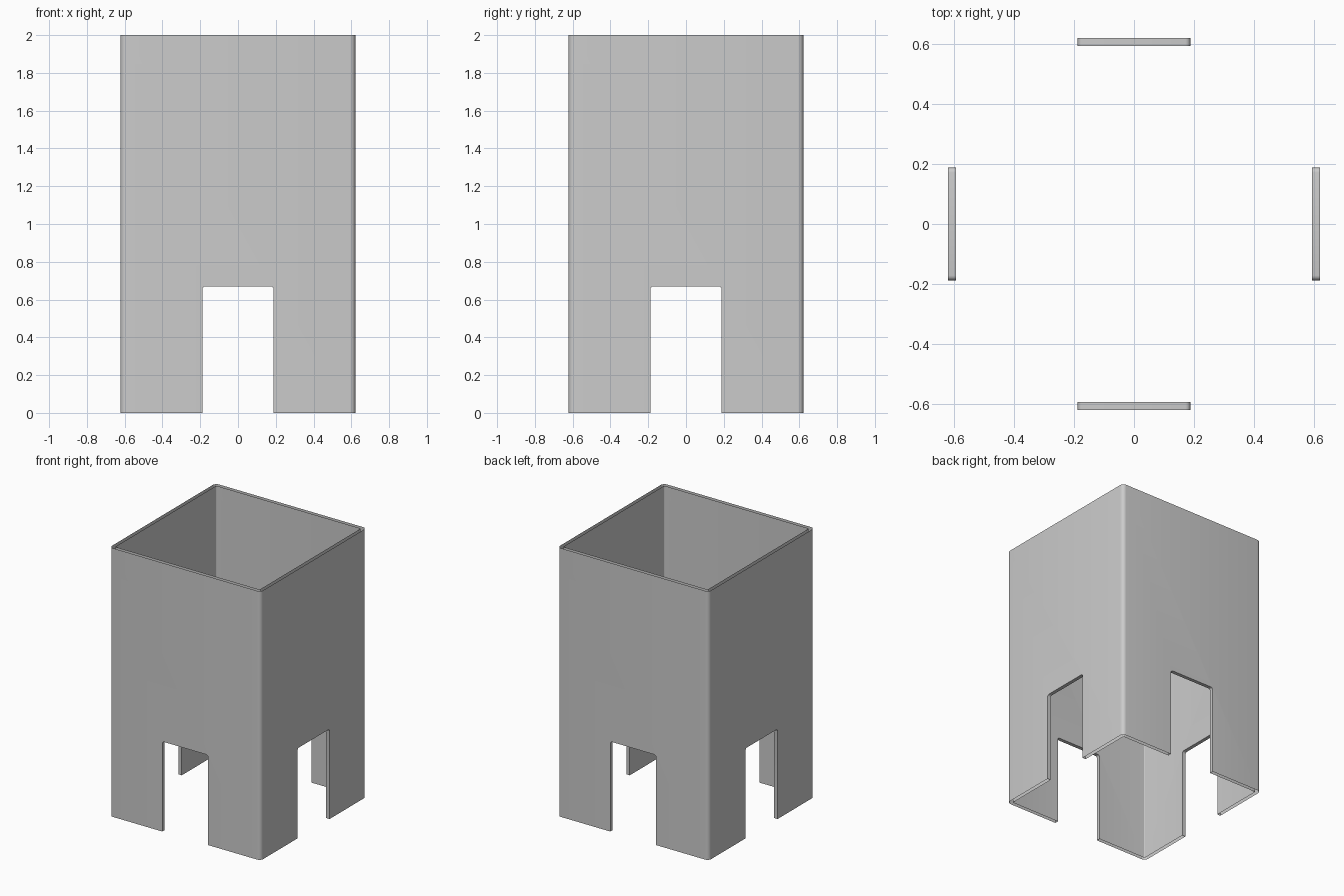
import bpy, bmesh, math

if "Cube" in bpy.data.objects:
    bpy.data.objects.remove(bpy.data.objects["Cube"], do_unlink=True)

HALF, WALL, HEIGHT = 0.622, 0.027, 2.0
NOTCH_HALF, NOTCH_TOP = 0.188, 0.67

grey = bpy.data.materials.new("plain_grey")
grey.use_nodes = True
colour = (0.6, 0.6, 0.6, 1)
grey.diffuse_color = colour
grey.node_tree.nodes["Principled BSDF"].inputs["Base Color"].default_value = colour


def rounded_square(half, radius, steps=6):
    """Outline points, counter-clockwise."""
    points = []
    for corner in range(4):
        middle = math.radians(45 + 90 * corner)
        cx = math.copysign(half - radius, math.cos(middle))
        cy = math.copysign(half - radius, math.sin(middle))
        for i in range(steps + 1):
            a = math.radians(90 * corner + 90 * i / steps)
            points.append((cx + radius * math.cos(a), cy + radius * math.sin(a)))
    return points


def make_object(name, bm):
    bmesh.ops.recalc_face_normals(bm, faces=bm.faces)
    mesh = bpy.data.meshes.new(name)
    bm.to_mesh(mesh)
    bm.free()
    mesh.materials.append(grey)
    obj = bpy.data.objects.new(name, mesh)
    bpy.context.collection.objects.link(obj)
    return obj


# Square sleeve: outer and inner walls joined by rims
bm = bmesh.new()
loops = []
for half, radius, z in ((HALF, 0.03, 0), (HALF, 0.03, HEIGHT),
                        (HALF - WALL, 0.006, HEIGHT), (HALF - WALL, 0.006, 0)):
    loops.append([bm.verts.new((x, y, z)) for x, y in rounded_square(half, radius)])
for a, b in zip(loops, loops[1:] + loops[:1]):
    n = len(a)
    for i in range(n):
        j = (i + 1) % n
        bm.faces.new((a[i], a[j], b[j], b[i]))
sleeve = make_object("square_sleeve", bm)


# Cutter that passes through two opposite walls, with rounded upper corners
def notch_cutter(name, angle):
    bm = bmesh.new()
    r = 0.016
    outline = [(-NOTCH_HALF, -0.2), (NOTCH_HALF, -0.2)]
    for side, start in ((1, 0), (-1, 90)):
        for i in range(5):
            a = math.radians(start + 22.5 * i)
            outline.append((side * (NOTCH_HALF - r) + r * math.cos(a),
                            NOTCH_TOP - r + r * math.sin(a)))
    face = bm.faces.new([bm.verts.new((x, -1, z)) for x, z in outline])
    result = bmesh.ops.extrude_face_region(bm, geom=[face])
    moved = [v for v in result["geom"] if isinstance(v, bmesh.types.BMVert)]
    bmesh.ops.translate(bm, verts=moved, vec=(0, 2, 0))
    cutter = make_object(name, bm)
    cutter.rotation_euler.z = angle
    cutter.hide_render = True
    return cutter


bpy.context.view_layer.objects.active = sleeve
sleeve.select_set(True)
for name, angle in (("front_back_cutter", 0), ("side_cutter", math.pi / 2)):
    cutter = notch_cutter(name, angle)
    mod = sleeve.modifiers.new(name, "BOOLEAN")
    mod.operation, mod.solver, mod.object = "DIFFERENCE", "EXACT", cutter
    bpy.ops.object.modifier_apply(modifier=mod.name)
    bpy.data.objects.remove(cutter, do_unlink=True)

# Leave the top and bottom rims open between the two walls
bm = bmesh.new()
bm.from_mesh(sleeve.data)
rims = [f for f in bm.faces if abs(f.normal.z) > 0.9
        and (f.calc_center_median().z < 0.01 or f.calc_center_median().z > HEIGHT - 0.01)]
bmesh.ops.delete(bm, geom=rims, context="FACES")
bm.to_mesh(sleeve.data)
bm.free()

bpy.ops.object.shade_smooth_by_angle(angle=math.radians(30))
